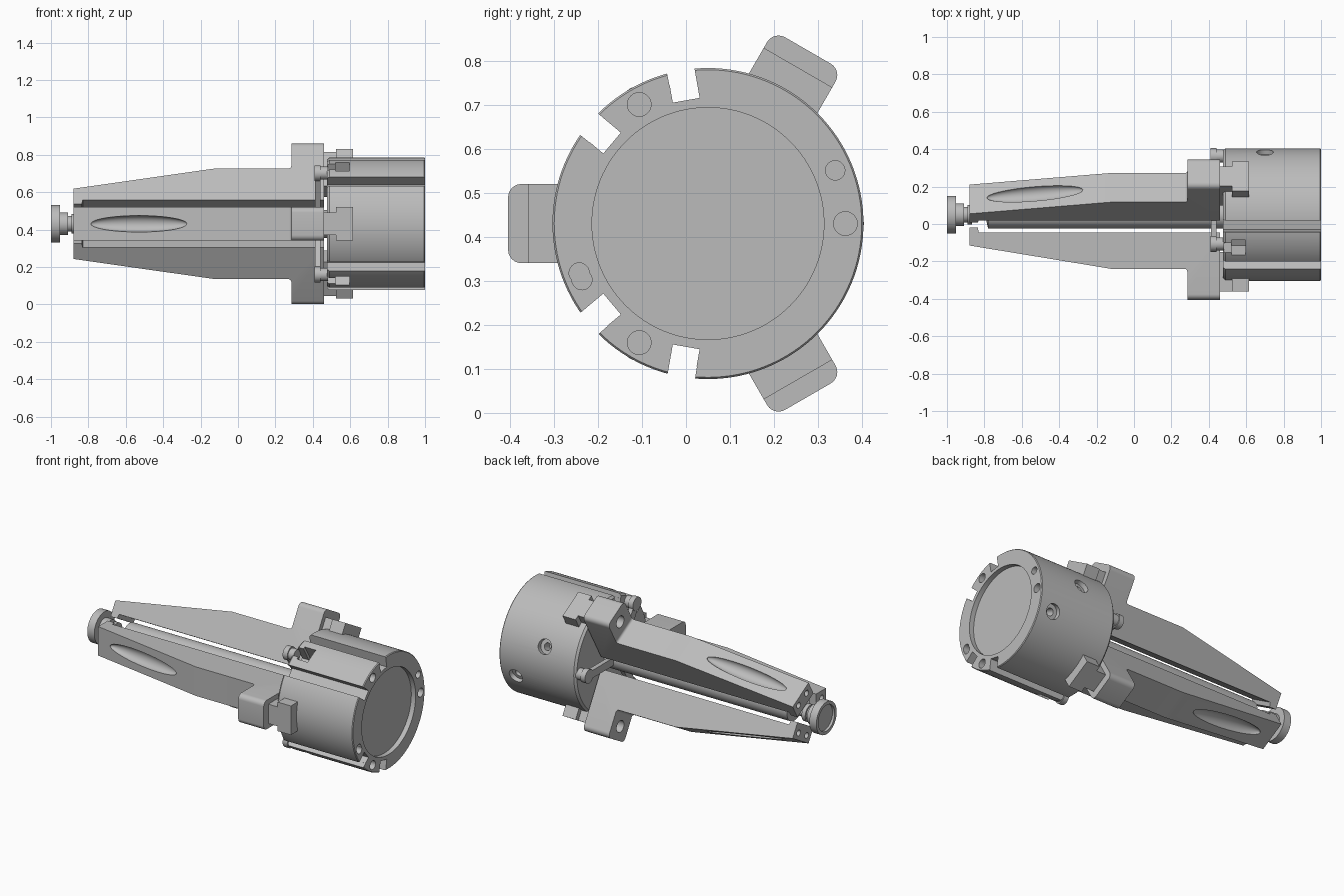
import bpy
import bmesh
from math import cos, sin, pi, radians
from mathutils import Matrix, Vector

if "Cube" in bpy.data.objects:
    bpy.data.objects.remove(bpy.data.objects["Cube"], do_unlink=True)

AXIS = Matrix.Translation((0, 0.05, 0.431))   # main axis runs along x
JAWS = (60, 180, 300)
POSTS = (0, 120, 240)

grey = bpy.data.materials.new("machined grey")
grey.use_nodes = True
grey.diffuse_color = (0.5, 0.5, 0.5, 1)
grey.node_tree.nodes["Principled BSDF"].inputs["Base Color"].default_value = (0.5, 0.5, 0.5, 1)


def finish(name, bm, angle=0.0):
    """Turn a bmesh (x along axis, y radial, z tangent) into a placed object."""
    bmesh.ops.recalc_face_normals(bm, faces=bm.faces)
    bm.transform(AXIS @ Matrix.Rotation(radians(angle), 4, "X"))
    mesh = bpy.data.meshes.new(name)
    bm.to_mesh(mesh)
    bm.free()
    mesh.materials.append(grey)
    obj = bpy.data.objects.new(name, mesh)
    bpy.context.collection.objects.link(obj)
    return obj


def lathe(name, profile, seg=64):
    """Revolve (x, radius) points about the axis, capping both ends."""
    bm = bmesh.new()
    rings = [[bm.verts.new((x, r * cos(2 * pi * i / seg), r * sin(2 * pi * i / seg)))
              for i in range(seg)] for x, r in profile]
    for a, b in zip(rings, rings[1:]):
        for i in range(seg):
            j = (i + 1) % seg
            bm.faces.new((a[i], a[j], b[j], b[i]))
    bm.faces.new(rings[0])
    bm.faces.new(rings[-1])
    return finish(name, bm)


def box(name, x, r, half, angle):
    bm = bmesh.new()
    bmesh.ops.create_cube(bm, size=1)
    bm.transform(Matrix.Translation(((x[0] + x[1]) / 2, (r[0] + r[1]) / 2, 0))
                 @ Matrix.Diagonal((x[1] - x[0], r[1] - r[0], 2 * half, 1)))
    return finish(name, bm, angle)


def cyl(name, x, r, radius, angle, t=0.0, radial=False):
    """Cylinder along x at radius r, or along the radial direction at position x."""
    bm = bmesh.new()
    span = r if radial else x
    bmesh.ops.create_cone(bm, cap_ends=True, segments=32, radius1=radius,
                          radius2=radius, depth=span[1] - span[0])
    mid = (span[0] + span[1]) / 2
    if radial:
        place = Matrix.Translation((x, mid, t)) @ Matrix.Rotation(pi / 2, 4, "X")
    else:
        place = Matrix.Translation((mid, r, t)) @ Matrix.Rotation(pi / 2, 4, "Y")
    bm.transform(place)
    return finish(name, bm, angle)


def boolean(obj, tool, kind="DIFFERENCE"):
    mod = obj.modifiers.new("bool", "BOOLEAN")
    mod.operation, mod.solver, mod.object = kind, "EXACT", tool
    dg = bpy.context.evaluated_depsgraph_get()
    mesh = bpy.data.meshes.new_from_object(obj.evaluated_get(dg))
    obj.modifiers.clear()
    obj.data = mesh
    bpy.data.objects.remove(tool, do_unlink=True)


def smooth(obj):
    bpy.ops.object.select_all(action="DESELECT")
    obj.select_set(True)
    bpy.context.view_layer.objects.active = obj
    bpy.ops.object.shade_smooth_by_angle(angle=radians(25))


# Body drum with a shallow recess in its rear face
body = lathe("body_drum", [(0.475, 0.342), (0.488, 0.354), (0.995, 0.354), (1.0, 0.35),
                           (1.0, 0.264), (0.97, 0.264)], 128)

# Paired sensor grooves running the full length
for a in (100, 140, 220, 260):
    boolean(body, box("cut", (0.4, 1.1), (0.285, 0.5), 0.031, a))
    boolean(body, box("cut", (0.4, 1.1), (0.325, 0.5), 0.025, a + 1.2))

# Through holes and T notches between the jaws
for a in POSTS:
    boolean(body, cyl("cut", (0.4, 1.1), 0.313, 0.027, a))
    if a:
        boolean(body, box("cut", (0.4, 0.53), (0.25, 0.5), 0.03, a))
        boolean(body, box("cut", (0.52, 0.595), (0.25, 0.5), 0.045, a))

# Blind holes, locating pin hole and oblong hole in the rear face
for a in JAWS:
    boolean(body, cyl("cut", (0.9, 1.1), 0.315, 0.026, a))
boolean(body, cyl("cut", (0.94, 1.1), 0.314, 0.022, 22.7))
for a in (201, 204):
    boolean(body, cyl("cut", (0.94, 1.1), 0.314, 0.023, a))

# Counterbored ports on the side
for x, a in ((0.7, 19), (0.9, -20)):
    boolean(body, cyl("cut", x, (0.325, 0.4), 0.045, a, radial=True))
    boolean(body, cyl("cut", x, (0.27, 0.4), 0.022, a, radial=True))
smooth(body)


def make_finger(angle):
    profile = [(-0.88, 0.07), (-0.835, 0.07), (-0.83, 0.095), (0.46, 0.095), (0.46, 0.455),
               (0.285, 0.455), (0.285, 0.29), (-0.12, 0.29), (-0.88, 0.165)]
    bm = bmesh.new()
    face = bm.faces.new([bm.verts.new((x, r, -0.09)) for x, r in profile])
    new = bmesh.ops.extrude_face_region(bm, geom=[face])["geom"]
    bmesh.ops.translate(bm, vec=(0, 0, 0.18), verts=[v for v in new if isinstance(v, bmesh.types.BMVert)])

    # Round the block's outer corners, then soften its front edge and root
    def on_top(e):
        return all(v.co.y > 0.45 for v in e.verts)

    def along(e, axis):
        d = (e.verts[1].co - e.verts[0].co).normalized()
        return abs(d.dot(Vector(axis))) > 0.99

    bmesh.ops.bevel(bm, geom=[e for e in bm.edges if on_top(e) and along(e, (1, 0, 0))],
                    offset=0.03, segments=6, profile=0.5, affect="EDGES")
    root = [e for e in bm.edges if along(e, (0, 0, 1))
            and all(abs(v.co.x - 0.285) < 1e-4 and abs(v.co.y - 0.29) < 1e-4 for v in e.verts)]
    bmesh.ops.bevel(bm, geom=root, offset=0.015, segments=4, profile=0.5, affect="EDGES")
    obj = finish("finger", bm, angle)

    # Long scooped pocket on the sloping face
    bm = bmesh.new()
    bmesh.ops.create_uvsphere(bm, u_segments=48, v_segments=32, radius=1)
    bm.transform(Matrix.Translation((-0.53, 0.2225, 0)) @ Matrix.Rotation(0.163, 4, "Z")
                 @ Matrix.Diagonal((0.26, 0.04, 0.044, 1)))
    boolean(obj, finish("cut", bm, angle))

    # Screw holes in the tip and the block
    for t in (-0.045, 0.045):
        boolean(obj, cyl("cut", (-1, -0.82), 0.125, 0.018, angle, t))
    boolean(obj, cyl("cut", (0.2, 0.38), 0.375, 0.036, angle))
    smooth(obj)


for a in JAWS:
    make_finger(a)
    # T-shaped carriage tying the finger to the body
    carriage = box("jaw_carriage", (0.525, 0.615), (0.2, 0.41), 0.09, a)
    boolean(carriage, box("stem", (0.455, 0.53), (0.2, 0.41), 0.06, a), "UNION")

# Three-armed spider with drilled bosses
for a in POSTS:
    arm = box("spider_arm", (0.412, 0.44), (0.0, 0.313), 0.024, a)
    boolean(arm, cyl("boss", (0.41, 0.442), 0.313, 0.042, a), "UNION")
    boolean(arm, cyl("post", (0.43, 0.48), 0.313, 0.035, a), "UNION")
    boolean(arm, cyl("cut", (0.3, 0.6), 0.313, 0.027, a))
    smooth(arm)

# Central rod and the stepped, dished end knob
rod = lathe("centre_rod", [(-0.79, 0.03), (-0.78, 0.075), (0.49, 0.075)])
knob = lathe("end_knob", [(-0.985, 0.08), (-1.0, 0.08), (-1.0, 0.1), (-0.952, 0.1), (-0.952, 0.06),
                          (-0.908, 0.06), (-0.908, 0.042), (-0.89, 0.042), (-0.89, 0.052),
                          (-0.865, 0.052), (-0.865, 0.03), (-0.77, 0.03)])
smooth(rod)
smooth(knob)
